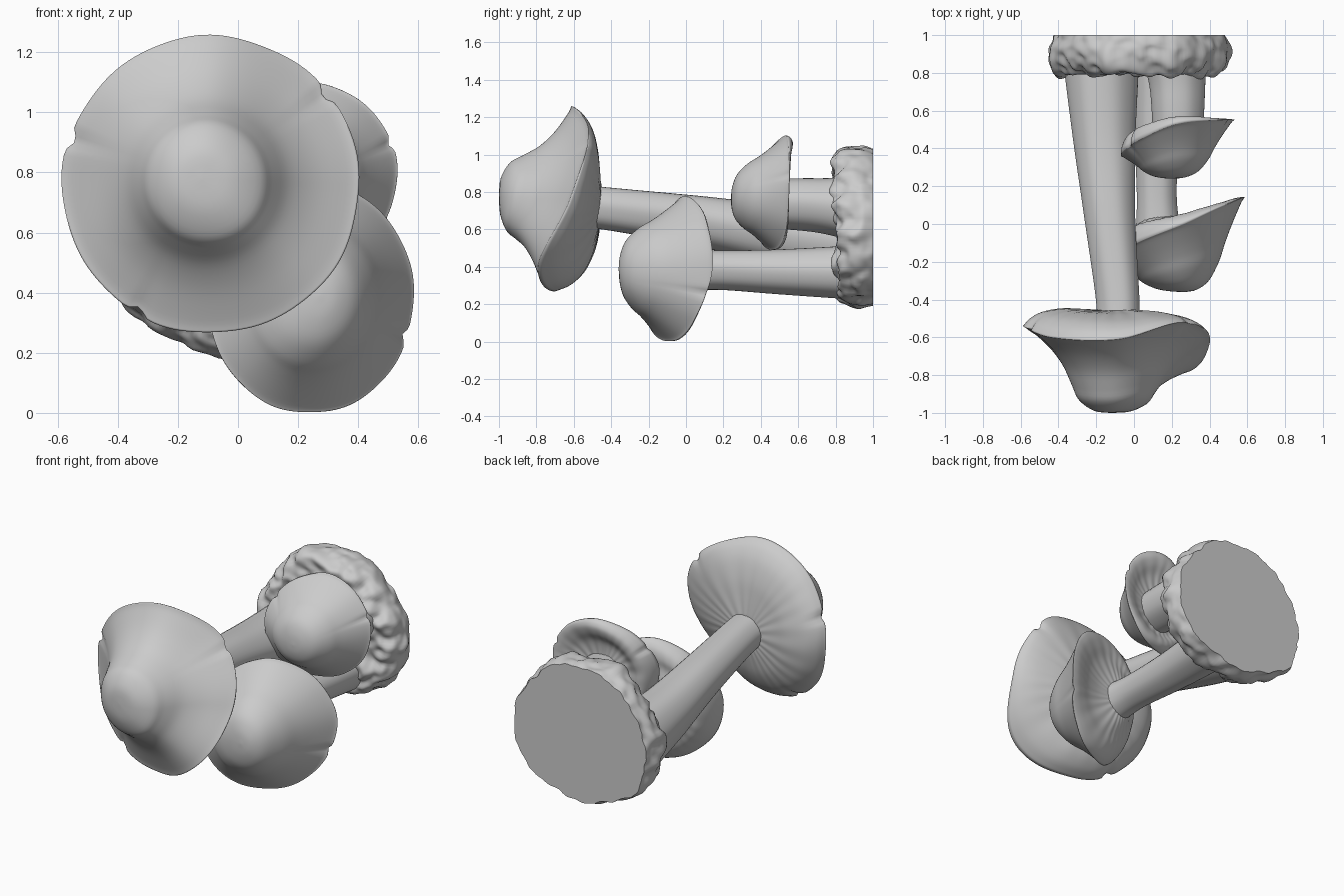
import bpy, bmesh, math
from mathutils import Vector, noise

cube = bpy.data.objects.get("Cube")
if cube:
    bpy.data.objects.remove(cube)

grey = bpy.data.materials.new("plain_grey")
grey.use_nodes = True
grey.diffuse_color = (0.6, 0.6, 0.6, 1)
grey.node_tree.nodes["Principled BSDF"].inputs["Base Color"].default_value = (0.6, 0.6, 0.6, 1)

TAU = math.tau


def loft(name, rings, sharp=60):
    """Skin a list of equal rings and close both ends."""
    bm = bmesh.new()
    loops = [[bm.verts.new(p) for p in ring] for ring in rings]
    n = len(loops[0])
    for a, b in zip(loops, loops[1:]):
        for i in range(n):
            j = (i + 1) % n
            bm.faces.new((a[i], a[j], b[j], b[i]))
    bm.faces.new(loops[0])
    bm.faces.new(loops[-1])
    bmesh.ops.recalc_face_normals(bm, faces=bm.faces)
    mesh = bpy.data.meshes.new(name)
    bm.to_mesh(mesh)
    bm.free()
    mesh.materials.append(grey)
    obj = bpy.data.objects.new(name, mesh)
    bpy.context.collection.objects.link(obj)
    bpy.ops.object.select_all(action="DESELECT")
    obj.select_set(True)
    bpy.context.view_layer.objects.active = obj
    bpy.ops.object.shade_smooth_by_angle(angle=math.radians(sharp))
    return obj


def spline(p0, p1, p2, p3, t):
    return 0.5 * (2 * p1 + (p2 - p0) * t + (2 * p0 - 5 * p1 + 4 * p2 - p3) * t * t
                  + (3 * p1 - p0 - 3 * p2 + p3) * t ** 3)


def around(values, angle):
    """Smooth periodic value from samples spread evenly round a circle."""
    n = len(values)
    f = angle / TAU * n
    i = int(f)
    return spline(*(values[(i + k) % n] for k in (-1, 0, 1, 2)), f - i)


def along(points, steps):
    """Smooth path through vectors."""
    pts = [Vector(p) for p in points]
    pts = [pts[0]] + pts + [pts[-1]]
    out = []
    for i in range(len(pts) - 3):
        out += [spline(*pts[i:i + 4], s / steps) for s in range(steps)]
    return out + [pts[-1]]


def cap(name, apex, centre, size, rim, under, profile, back, notches):
    """Bell-shaped cap: front skin from apex to wavy rim, gilled skin behind.
    Back points are (radius, blend to rim, lip offset); the lip is thickest on -x."""
    front = [(p, apex, False) for p in along([(t, f, 0) for t, f in profile], 4)]
    behind = [(p, under, True) for p in along(back, 4)]
    rings = []
    for (t, f, lip), (ox, oy, oz), gilled in front + behind:
        ring = []
        for i in range(128):
            a = TAU * i / 128
            wave = 1 + t ** 4 * (0.005 * math.sin(5 * a + oy) + 0.004 * math.sin(9 * a))
            for notch in notches:
                d = (a - math.radians(notch) + math.pi) % TAU - math.pi
                wave -= 0.05 * t ** 6 * math.exp(-(d / 0.05) ** 2)
            x = ox + (centre[0] - ox) * t + size[0] * t * wave * math.cos(a)
            z = oz + (centre[1] - oz) * t + size[1] * t * wave * math.sin(a)
            y = oy + (around(rim, a) - oy) * f + lip * (0.8 - 0.7 * math.cos(a))
            if gilled:
                y += 0.006 * math.sin(24 * a + 3 * math.sin(3 * a)) * t * (1 - t)
            ring.append((x, y, z))
        rings.append(ring)
    return loft(name, rings, 100)


def stem(name, path):
    """Slightly uneven tube through (x, y, z, radius) points along y."""
    rings = []
    for p in along(path, 8):
        ring = []
        for i in range(40):
            a = TAU * i / 40
            r = p[3] * (1 + 0.02 * math.sin(3 * a + 2 * p[1]) + 0.01 * math.sin(7 * a))
            ring.append((p[0] + r * math.cos(a), p[1], p[2] + r * math.sin(a)))
        rings.append(ring)
    return loft(name, rings)


# Caps: the large one has a round knob and a wide brim, the others are hollow bells
knob = [(0.01, 0), (0.2, 0.025), (0.37, 0.15), (0.45, 0.32), (0.56, 0.56),
        (0.72, 0.77), (0.92, 0.95), (1, 1)]
bell = [(0.01, 0), (0.2, 0.025), (0.4, 0.12), (0.57, 0.32), (0.68, 0.53), (0.8, 0.73),
        (0.95, 0.95), (1, 1)]
domed = [(0.99, 0.93, 0), (0.93, 0.72, 0.01), (0.8, 0.5, 0.02), (0.6, 0.3, 0.02),
         (0.4, 0.16, 0.01), (0.2, 0.05, 0)]
hollow = [(1, 1, 0.015), (0.96, 0.96, 0.04), (0.88, 0.86, 0.055), (0.76, 0.65, 0.045),
          (0.6, 0.35, 0.01), (0.4, 0.1, 0), (0.2, 0, 0)]

cap("large_cap", (-0.12, -1, 0.78), (-0.09, 0.76), (0.495, 0.495),
    (-0.62, -0.52, -0.61, -0.6, -0.54, -0.62, -0.71, -0.79),
    (-0.09, -0.45, 0.72), knob, domed, (38, 162, 240))
cap("lower_cap", (0.27, -0.36, 0.39), (0.24, 0.386), (0.345, 0.387),
    (0.14, 0.1, -0.01, -0.11, -0.22, -0.21, -0.09, 0.04),
    (0.13, 0.04, 0.38), bell, hollow, (340,))
cap("upper_cap", (0.21, 0.24, 0.76), (0.23, 0.793), (0.3, 0.305),
    (0.55, 0.55, 0.53, 0.44, 0.36, 0.38, 0.46, 0.53),
    (0.24, 0.5, 0.74), bell, hollow, (20, 150))

# Stems
stem("large_stem", [(-0.085, -0.55, 0.725, 0.115), (-0.085, -0.4, 0.71, 0.115),
                    (-0.13, 0.05, 0.65, 0.135), (-0.16, 0.45, 0.58, 0.165),
                    (-0.18, 0.9, 0.52, 0.205)])
stem("lower_stem", [(0.13, -0.05, 0.38, 0.12), (0.12, 0.15, 0.385, 0.105),
                    (0.12, 0.5, 0.375, 0.12), (0.14, 0.9, 0.37, 0.145)])
stem("upper_stem", [(0.23, 0.42, 0.74, 0.13), (0.23, 0.62, 0.735, 0.14),
                    (0.225, 0.75, 0.725, 0.15), (0.21, 0.9, 0.71, 0.175)])

# Rough base lump, cut flat at the back
outline = [(0.02, 0.82), (0.25, 0.82), (0.5, 0.815), (0.72, 0.8), (0.85, 0.8), (0.94, 0.83),
           (0.99, 0.88), (1, 0.93), (0.98, 0.97), (0.96, 1)]
rings = []
for radius, y, _ in along([(r, y, 0) for r, y in outline], 6):
    ring = []
    for i in range(160):
        a = TAU * i / 160
        spot = Vector((radius * math.cos(a), y * 2, radius * math.sin(a)))
        bump = 0.035 * noise.noise(spot * 4) + 0.025 * noise.noise(spot * 8)
        lobes = 1.01 - 0.025 * math.sin(3 * a) + 0.01 * math.sin(7 * a)
        reach = radius * (lobes + bump * 1.3 * radius)
        ring.append((0.03 + 0.47 * reach * math.cos(a),
                     min(1, y - (1 - y) * 5 * bump),
                     0.61 + 0.43 * reach * math.sin(a)))
    rings.append(ring)
loft("rough_base", rings, 50)
